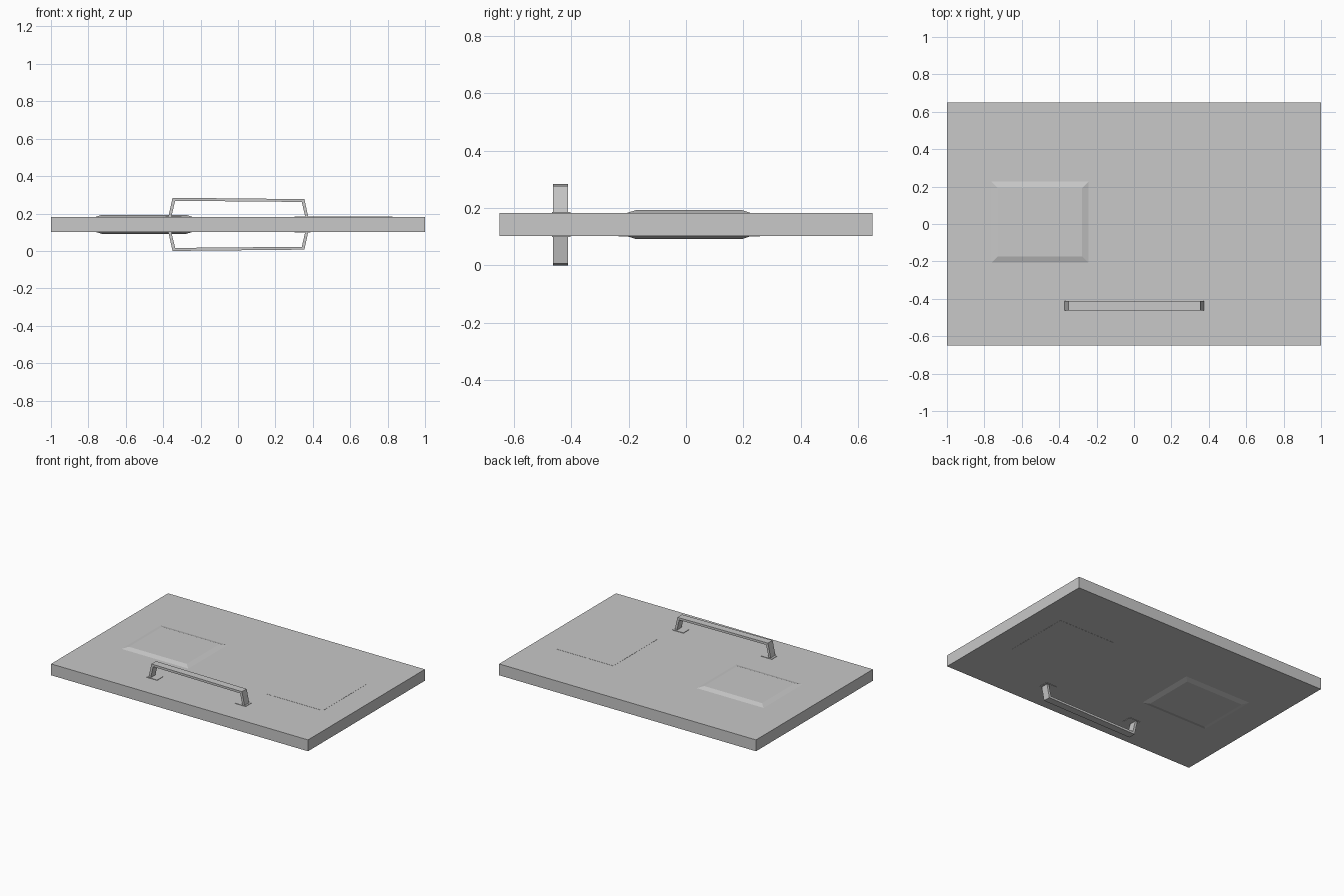
import bpy
import bmesh

cube = bpy.data.objects.get("Cube")
if cube:
    bpy.data.objects.remove(cube, do_unlink=True)

grey = bpy.data.materials.new("plain grey")
grey.use_nodes = True
colour = (0.58, 0.58, 0.58, 1)
grey.diffuse_color = colour
grey.node_tree.nodes["Principled BSDF"].inputs["Base Color"].default_value = colour

MID = 0.147   # height of the slab's middle plane
HALF = 0.04   # half the slab's thickness


def finish(name, bm):
    bmesh.ops.recalc_face_normals(bm, faces=bm.faces)
    mesh = bpy.data.meshes.new(name)
    bm.to_mesh(mesh)
    bm.free()
    mesh.materials.append(grey)
    obj = bpy.data.objects.new(name, mesh)
    bpy.context.collection.objects.link(obj)
    return obj


def block(name, x0, x1, y0, y1, z0, z1, taper=0):
    """Box from z0 to z1 whose far face is drawn in by taper."""
    bm = bmesh.new()
    rings = []
    for z, t in ((z0, 0), (z1, taper)):
        corners = ((x0 + t, y0 + t), (x1 - t, y0 + t),
                   (x1 - t, y1 - t), (x0 + t, y1 - t))
        rings.append([bm.verts.new((x, y, z)) for x, y in corners])
    low, high = rings
    bm.faces.new(low)
    bm.faces.new(high)
    for i in range(4):
        j = (i + 1) % 4
        bm.faces.new((low[i], low[j], high[j], high[i]))
    return finish(name, bm)


def pull_handle(name, side):
    """Bent flat bar, extruded from its outline across y."""
    outline = ((-0.373, 0.038), (-0.35, 0.142), (0.355, 0.135), (0.376, 0.038),
               (0.36, 0.038), (0.341, 0.12), (-0.336, 0.126), (-0.357, 0.038))
    bm = bmesh.new()
    face = bm.faces.new([bm.verts.new((x, -0.463, MID + side * z)) for x, z in outline])
    moved = bmesh.ops.extrude_face_region(bm, geom=[face])["geom"]
    verts = [v for v in moved if isinstance(v, bmesh.types.BMVert)]
    bmesh.ops.translate(bm, vec=(0, 0.052, 0), verts=verts)
    return finish(name, bm)


# Door slab
block("door_slab", -1, 1, -0.65, 0.65, MID - HALF, MID + HALF)

# Fittings, the same on both faces
for label, side in (("upper", 1), ("lower", -1)):
    surface = MID + side * HALF
    inside = surface - side * 0.002
    block(label + "_raised_panel", -0.765, -0.24, -0.21, 0.23,
          surface - side * 0.001, surface + side * 0.011, 0.037)
    block(label + "_flush_panel", 0.385, 0.825, -0.235, 0.258,
          inside, surface + side * 0.001)
    for end, x in (("left", 0.302), ("right", -0.387)):
        block(f"{label}_{end}_handle_plate", x, x + 0.085, -0.467, -0.402,
              inside, surface + side * 0.003)
    pull_handle(label + "_handle", side)

# Settle the lower handle exactly on the ground plane
shift = -min(v.co.z for o in bpy.data.objects if o.type == "MESH" for v in o.data.vertices)
for o in bpy.data.objects:
    if o.type == "MESH":
        o.location.z += shift
